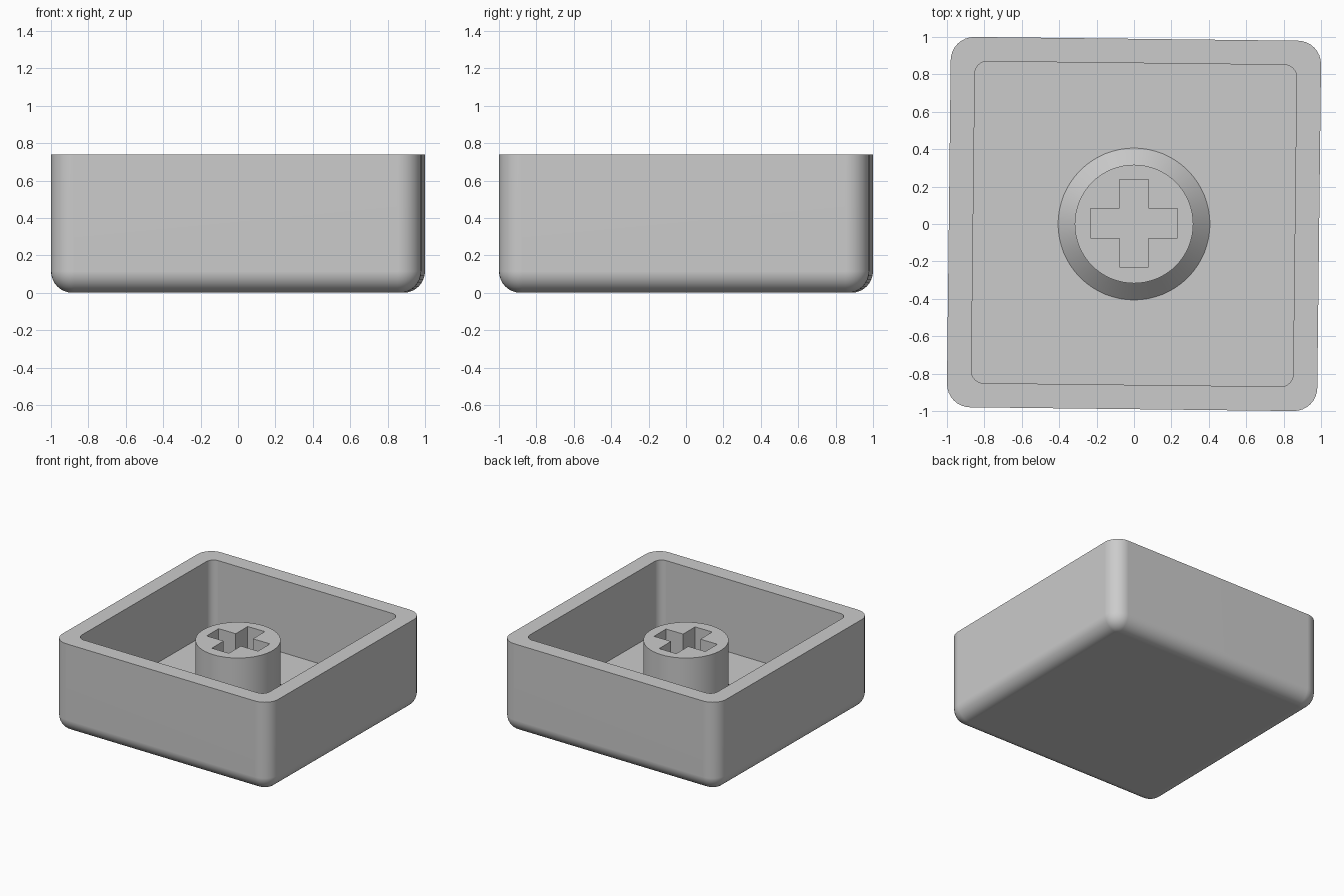
import bpy, bmesh, math

if "Cube" in bpy.data.objects:
    bpy.data.objects.remove(bpy.data.objects["Cube"])

HEIGHT, FLOOR = 0.74, 0.145
TURN = -0.0115          # the shell sits very slightly turned about z

plastic = bpy.data.materials.new("light grey plastic")
plastic.diffuse_color = (0.6, 0.6, 0.6, 1)
plastic.use_nodes = True
plastic.node_tree.nodes["Principled BSDF"].inputs["Base Color"].default_value = plastic.diffuse_color


def rounded_square(half, radius, z, seg=8):
    """Outline of a square with rounded corners."""
    pts = []
    for k in range(4):
        mid = math.radians(45 + 90 * k)
        cx = math.copysign(half - radius, math.cos(mid))
        cy = math.copysign(half - radius, math.sin(mid))
        for i in range(seg + 1):
            a = math.radians(90 * (k + i / seg))
            pts.append((cx + radius * math.cos(a), cy + radius * math.sin(a), z))
    return pts


def circle(radius, z, n=64):
    return [(radius * math.cos(2 * math.pi * i / n),
             radius * math.sin(2 * math.pi * i / n), z) for i in range(n)]


def cross(reach, arm, z, cy=0.004):
    """Outline of a plus shape."""
    quarter = [(reach, -arm), (reach, arm), (arm, arm)]
    pts = []
    for k in range(4):
        c, s = (1, 0, -1, 0)[k], (0, 1, 0, -1)[k]
        pts += [(c * x - s * y, s * x + c * y + cy, z) for x, y in quarter]
    return pts


def loft(bm, outlines):
    """Join successive outlines with quads and return their vertex rings."""
    rings = [[bm.verts.new(p) for p in o] for o in outlines]
    for a, b in zip(rings, rings[1:]):
        for i in range(len(a)):
            j = (i + 1) % len(a)
            bm.faces.new((a[i], a[j], b[j], b[i]))
    return rings


def finish(bm, name):
    bmesh.ops.recalc_face_normals(bm, faces=bm.faces[:])
    mesh = bpy.data.meshes.new(name)
    bm.to_mesh(mesh)
    bm.free()
    mesh.materials.append(plastic)
    ob = bpy.data.objects.new(name, mesh)
    bpy.context.collection.objects.link(ob)
    bpy.ops.object.select_all(action='DESELECT')
    ob.select_set(True)
    bpy.context.view_layer.objects.active = ob
    bpy.ops.object.shade_smooth_by_angle(angle=math.radians(30))
    weighted = ob.modifiers.new("even shading", 'WEIGHTED_NORMAL')
    weighted.keep_sharp = True
    return ob


# Hollow shell: rounded underside, straight walls, flat rim, open cavity
HALF, CORNER, FILLET, STEPS = 0.99, 0.125, 0.115, 8
outlines = []
for i in range(STEPS + 1):
    a = math.pi / 2 * i / STEPS
    inset = FILLET * (1 - math.sin(a))
    outlines.append(rounded_square(HALF - inset, CORNER - inset,
                                   FILLET * (1 - math.cos(a))))
outlines += [rounded_square(HALF, CORNER, HEIGHT),
             rounded_square(0.86, 0.065, HEIGHT),
             rounded_square(0.86, 0.065, FLOOR)]
bm = bmesh.new()
rings = loft(bm, outlines)
bm.faces.new(rings[0])      # underside
bm.faces.new(rings[-1])     # cavity floor
shell = finish(bm, "shell")
shell.rotation_euler.z = TURN

# Round stem with a flared foot and a cross-shaped socket
STEM_TOP, SOCKET_FLOOR = 0.63, 0.18
bm = bmesh.new()
body = loft(bm, [circle(0.406, FLOOR - 0.02), circle(0.406, FLOOR),
                 circle(0.317, FLOOR + 0.09), circle(0.317, STEM_TOP)])
socket = loft(bm, [cross(0.233, 0.078, STEM_TOP), cross(0.233, 0.078, SOCKET_FLOOR)])
bm.faces.new(body[0])
bm.faces.new(socket[-1])
rim_edges = [e for e in bm.edges if e.is_boundary]
bmesh.ops.triangle_fill(bm, use_beauty=True, edges=rim_edges)
finish(bm, "stem")
